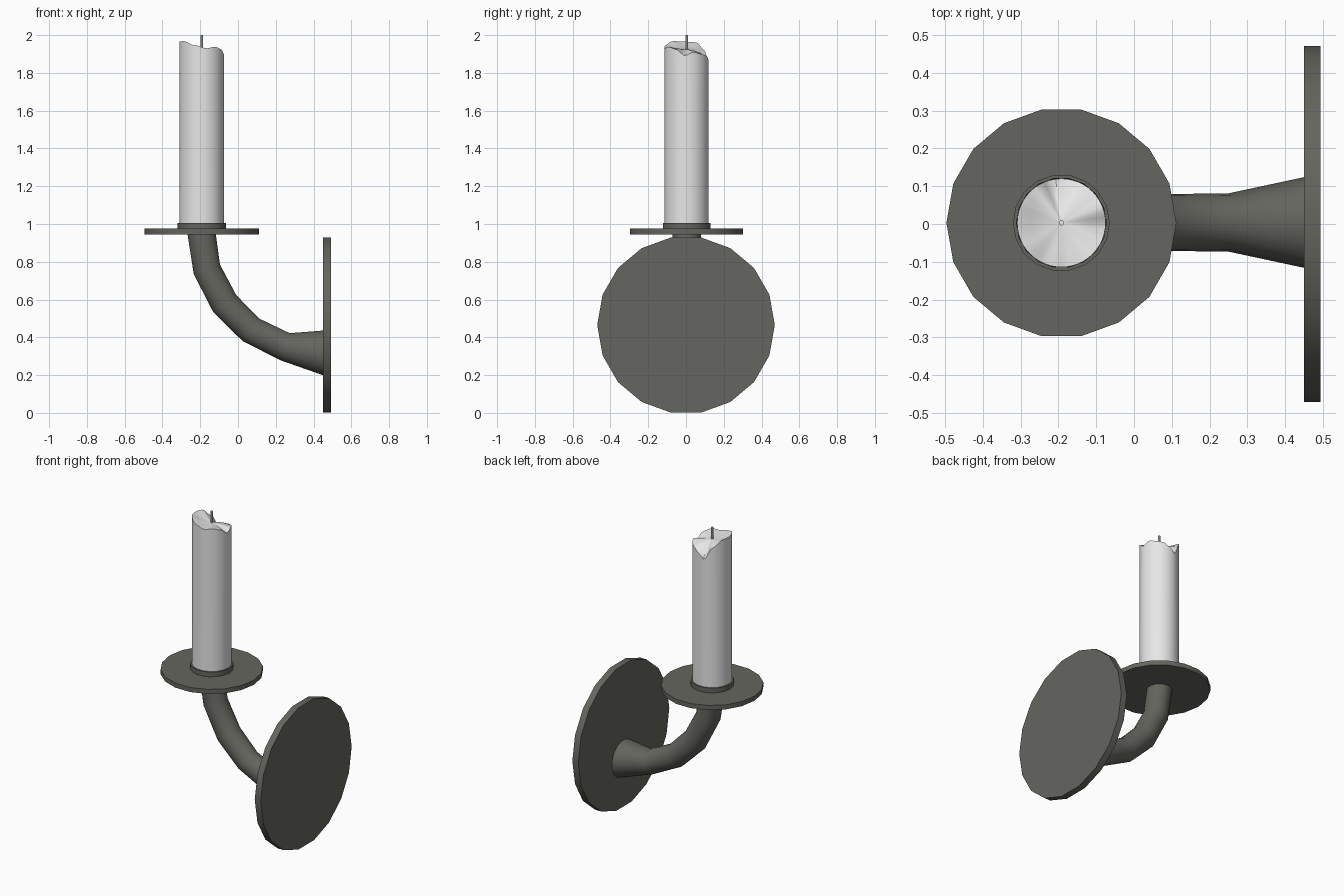
import bpy, bmesh, math
from mathutils import Vector

if "Cube" in bpy.data.objects:
    bpy.data.objects.remove(bpy.data.objects["Cube"])


def material(name, rgb):
    m = bpy.data.materials.new(name)
    m.diffuse_color = (*rgb, 1)
    m.use_nodes = True
    m.node_tree.nodes["Principled BSDF"].inputs["Base Color"].default_value = m.diffuse_color
    return m


METAL = material("dark_grey_metal", (0.13, 0.13, 0.115))
WAX = material("white_wax", (0.8, 0.8, 0.8))
CX, CY = -0.192, 0.003  # candle axis


def loft(name, rings, mat, angle=35):
    """Bridge equal-length rings of points and cap both ends."""
    bm = bmesh.new()
    vr = [[bm.verts.new(p) for p in ring] for ring in rings]
    n = len(vr[0])
    for a, b in zip(vr, vr[1:]):
        for i in range(n):
            j = (i + 1) % n
            bm.faces.new((a[i], a[j], b[j], b[i]))
    bm.faces.new(vr[0][::-1])
    bm.faces.new(vr[-1])
    bmesh.ops.recalc_face_normals(bm, faces=bm.faces)
    me = bpy.data.meshes.new(name)
    bm.to_mesh(me)
    bm.free()
    me.materials.append(mat)
    ob = bpy.data.objects.new(name, me)
    bpy.context.collection.objects.link(ob)
    bpy.ops.object.select_all(action='DESELECT')
    ob.select_set(True)
    bpy.context.view_layer.objects.active = ob
    bpy.ops.object.shade_smooth_by_angle(angle=math.radians(angle))
    return ob


def circle(c, r, u, v, n):
    c, u, v = Vector(c), Vector(u), Vector(v)
    return [c + r * (math.cos(t) * u + math.sin(t) * v)
            for t in (2 * math.pi * i / n for i in range(n))]


def lathe(name, profile, n, mat):
    return loft(name, [circle((CX, CY, z), r, (1, 0, 0), (0, 1, 0), n)
                       for r, z in profile], mat)


# Wall plate
loft("wall_plate", [circle((x, 0, 0.465), 0.47, (0, 1, 0), (0, 0, 1), 18)
                    for x in (0.45, 0.493)], METAL)

# Curved arm flaring into the plate: x, z, radius, direction angle of its axis
path = [(-0.193, 0.95, 0.076, -90), (-0.165, 0.76, 0.075, -70),
        (-0.07, 0.578, 0.077, -53), (0.068, 0.44, 0.075, -36),
        (0.25, 0.35, 0.077, -18), (0.455, 0.317, 0.121, 0)]
rings = []
for x, z, r, deg in path:
    a = math.radians(deg)
    rings.append(circle((x, 0.004, z), r, (0, 1, 0),
                        (-math.sin(a), 0, math.cos(a)), 18))
loft("arm", rings, METAL)

# Drip dish and candle cup
lathe("drip_dish", [(0.304, 0.945), (0.304, 0.975)], 18, METAL)
lathe("candle_cup", [(0.128, 0.97), (0.128, 1.006), (0.119, 1.006), (0.117, 0.98)], 18, METAL)

# Candle with a melted, uneven rim: angle and height of the rim
RIM = [(-180, 1.965), (-144, 1.968), (-105, 1.945), (-78, 1.93), (-54, 1.938),
       (-28, 1.925), (-5, 1.892), (20, 1.91), (40, 1.9), (62, 1.892),
       (83, 1.868), (100, 1.838), (126, 1.918), (155, 1.962), (180, 1.965)]


def rim_height(deg):
    for (a0, z0), (a1, z1) in zip(RIM, RIM[1:]):
        if a0 <= deg <= a1:
            t = (deg - a0) / (a1 - a0)
            return z0 + (z1 - z0) * t * t * (3 - 2 * t)


def candle_ring(r, blend=None):
    pts = []
    for i in range(48):
        d = -180 + 7.5 * i
        a = math.radians(d)
        z = 0.98 if blend is None else 1.925 + (rim_height(d) - 1.925) * blend
        pts.append((CX + r * math.cos(a), CY + r * math.sin(a), z))
    return pts


loft("candle", [candle_ring(0.117), candle_ring(0.117, 1), candle_ring(0.106, 0.9),
                candle_ring(0.08, 0.55), candle_ring(0.045, 0.2),
                candle_ring(0.008, 0)], WAX, 40)

# Wick
lathe("wick", [(0.007, 1.91), (0.007, 2.0)], 10, WAX)
